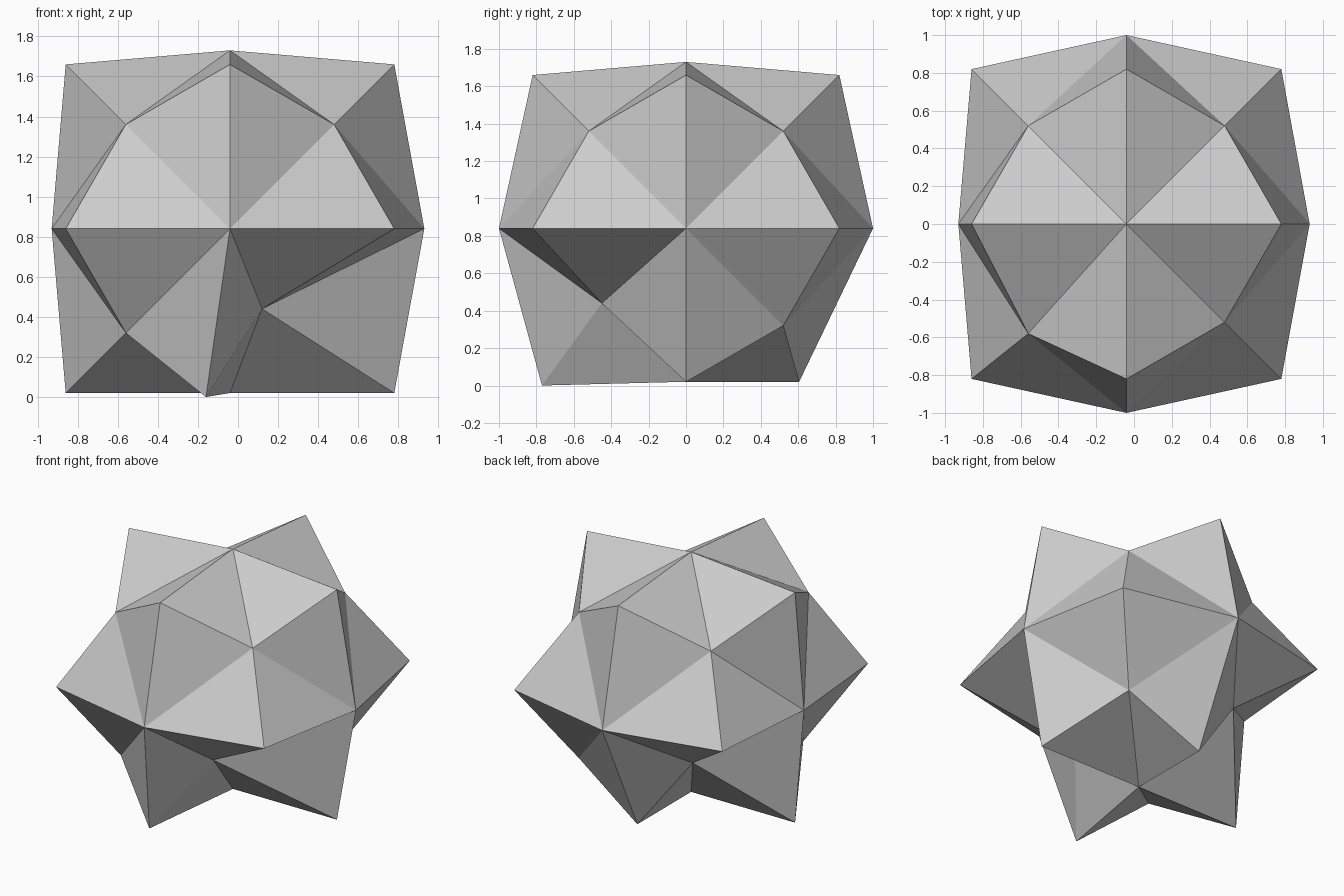
import bpy, bmesh
from itertools import product
from mathutils import Vector

if "Cube" in bpy.data.objects:
    bpy.data.objects.remove(bpy.data.objects["Cube"])

CENTRE = Vector((-0.04, 0, 0.84))
CORNER, TIP = 0.52, 0.82
# valley points on the six axes
AXIS = {(1, 0, 0): 0.97, (-1, 0, 0): 0.89, (0, 1, 0): 1.0,
        (0, -1, 0): 1.0, (0, 0, 1): 0.89, (0, 0, -1): 0.82}
# points nudged away from the regular star
MOVED = {(1, -1, -1): (0.16, -0.45, -0.40), (-1, 1, -1): (-0.37, 0.51, -0.32),
         (-1, -1, 1): (-0.52, -0.58, 0.52), (0, -1, -1): (-0.12, -0.77, -0.84),
         (0, 1, -1): (0, 0.605, -0.82)}

bm = bmesh.new()
points = {}


def point(key):
    """Vertex of the star: axis point, spike tip or cube corner by sign pattern."""
    if key not in points:
        n = sum(map(abs, key))
        size = AXIS[key] if n == 1 else TIP if n == 2 else CORNER
        offset = Vector(MOVED[key]) if key in MOVED else Vector(key) * size
        points[key] = bm.verts.new(CENTRE + offset)
    return points[key]


# twelve four-sided spikes: each corner is ringed by six triangles
for corner in product((-1, 1), repeat=3):
    for i in range(3):
        axis = tuple(c if k == i else 0 for k, c in enumerate(corner))
        for j in range(3):
            if j != i:
                tip = tuple(c if k in (i, j) else 0 for k, c in enumerate(corner))
                bm.faces.new((point(corner), point(axis), point(tip)))

bmesh.ops.recalc_face_normals(bm, faces=bm.faces[:])
mesh = bpy.data.meshes.new("spiked_star")
bm.to_mesh(mesh)
bm.free()
bpy.context.collection.objects.link(bpy.data.objects.new("spiked_star", mesh))
